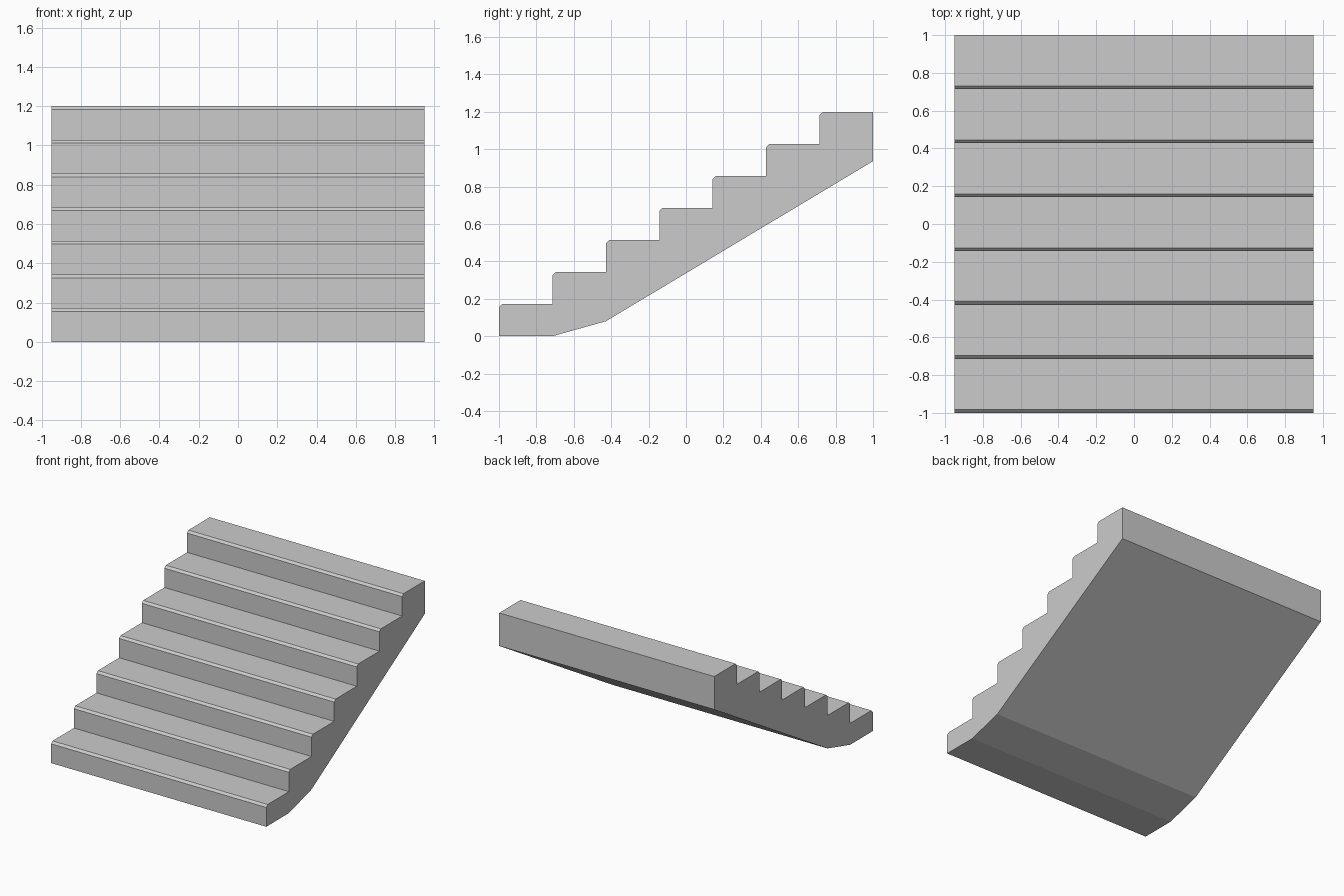
import bpy, bmesh

if "Cube" in bpy.data.objects:
    bpy.data.objects.remove(bpy.data.objects["Cube"])

STEPS = 7
HALF_W = 0.95
TREAD = 2.0 / STEPS
RISE = 1.2 / STEPS
NOSE = 0.017

# Side profile (y, z): chamfered steps going up, then the sloped underside
profile = [(-1.0, 0.0)]
for i in range(STEPS):
    y, top = -1 + i * TREAD, (i + 1) * RISE
    profile += [(y, top - NOSE), (y + NOSE, top), (y + TREAD, top)]
profile += [(1.0, 0.936), (-1 + 2 * TREAD, 0.08), (-1 + TREAD, 0.0)]

# Extrude the profile across the width
bm = bmesh.new()
side = bm.faces.new([bm.verts.new((-HALF_W, y, z)) for y, z in profile])
ext = bmesh.ops.extrude_face_region(bm, geom=[side], use_keep_orig=True)
moved = [v for v in ext["geom"] if isinstance(v, bmesh.types.BMVert)]
bmesh.ops.translate(bm, verts=moved, vec=(2 * HALF_W, 0, 0))
bmesh.ops.recalc_face_normals(bm, faces=bm.faces[:])

mesh = bpy.data.meshes.new("stair_flight")
bm.to_mesh(mesh)
bm.free()
stairs = bpy.data.objects.new("stair_flight", mesh)
bpy.context.collection.objects.link(stairs)
